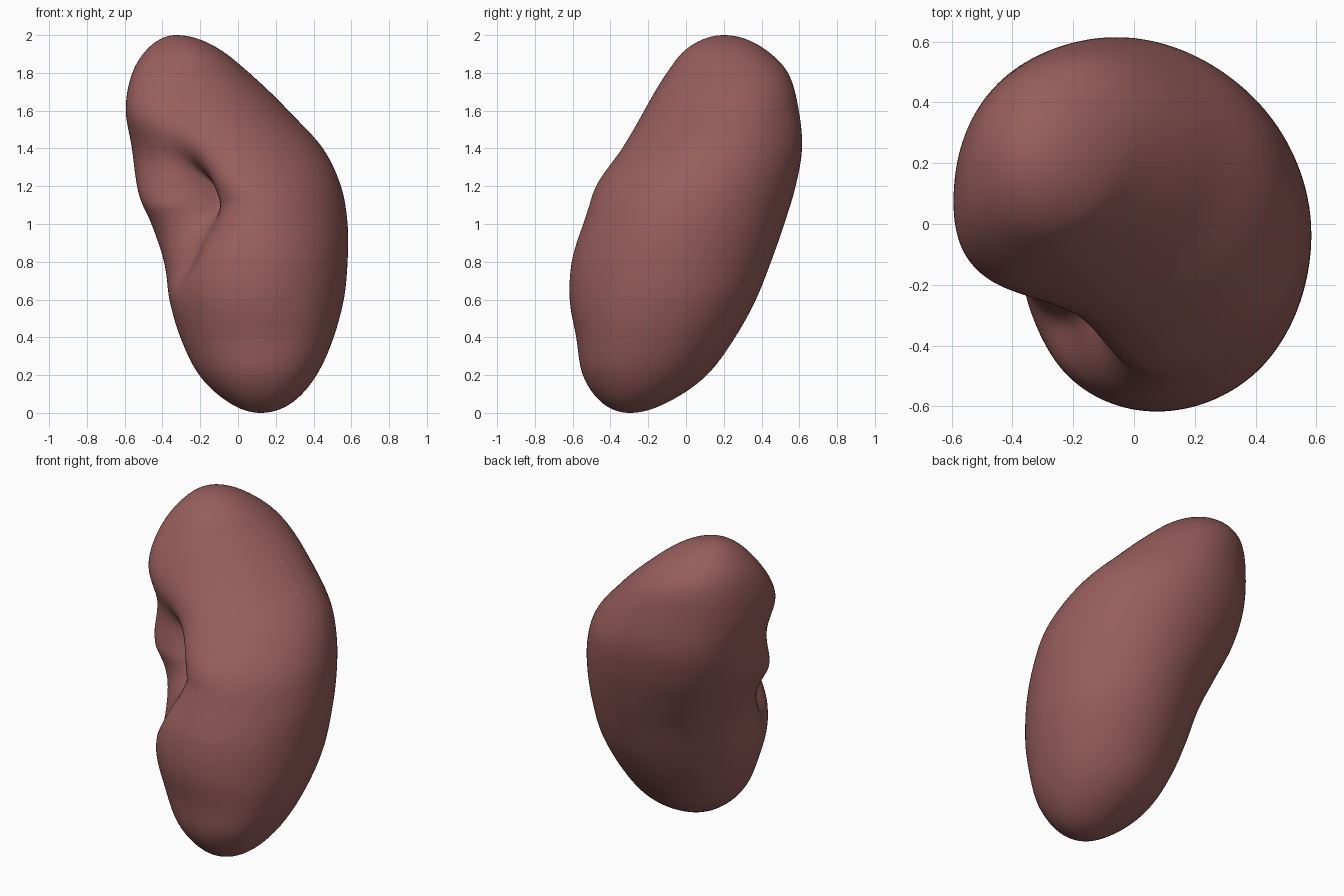
import bpy, bmesh, math

if "Cube" in bpy.data.objects:
    bpy.data.objects.remove(bpy.data.objects["Cube"])

# Section keys: z, x min, x max, y min, y max, lean toward the inner/outer axis
KEYS = [(0.0, 0.12, 0.12, -0.30, -0.30, 0.0),
        (0.05, -0.04, 0.28, -0.44, -0.11, 0.0),
        (0.2, -0.205, 0.415, -0.545, 0.11, 0.0),
        (0.4, -0.305, 0.505, -0.58, 0.26, 0.03),
        (0.6, -0.365, 0.56, -0.615, 0.37, 0.05),
        (0.8, -0.40, 0.58, -0.605, 0.45, 0.03),
        (1.0, -0.46, 0.58, -0.55, 0.52, 0.0),
        (1.2, -0.53, 0.545, -0.49, 0.58, 0.0),
        (1.4, -0.56, 0.45, -0.345, 0.615, 0.03),
        (1.6, -0.585, 0.27, -0.22, 0.60, 0.13),
        (1.8, -0.555, 0.06, -0.10, 0.54, 0.13),
        (1.92, -0.485, -0.09, -0.005, 0.425, 0.05),
        (2.0, -0.33, -0.33, 0.20, 0.20, 0.0)]
T = [math.acos(1 - k[0]) for k in KEYS]
RINGS, SEGS = 130, 160


def section(t):
    """Smoothly interpolate the section keys."""
    i = max(j for j in range(len(T) - 1) if T[j] <= t + 1e-9)
    h = T[i + 1] - T[i]
    s = (t - T[i]) / h

    def slope(j, c):
        a, b = max(j - 1, 0), min(j + 1, len(T) - 1)
        return (KEYS[b][c] - KEYS[a][c]) / (T[b] - T[a])

    return [(2*s**3 - 3*s**2 + 1) * KEYS[i][c] + (s**3 - 2*s**2 + s) * h * slope(i, c)
            + (3*s**2 - 2*s**3) * KEYS[i + 1][c] + (s**3 - s**2) * h * slope(i + 1, c)
            for c in range(1, 6)]


def bell(d, w):
    return math.exp(-(d / w) ** 2)


def surface(t, a):
    x0, x1, y0, y1, lean = section(t)
    z = 1 - math.cos(t)
    cx, cy = (x0 + x1) / 2, (y0 + y1) / 2
    dx = (x1 - x0) / 2 * math.cos(a)
    dy = (y1 - y0) / 2 * (math.sin(a) * math.sqrt(1 - lean**2) + lean * math.cos(a))
    ang = math.degrees(math.atan2(dy, dx)) % 360
    # fuller inner corner of the upper lobe, flatter shoulder, fuller lower front
    k = -0.12 * bell(z - 1.62, 0.28) * bell(ang - 222, 24)
    k -= 0.03 * bell(z - 1.3, 0.4) * bell(ang - 138, 24)
    k += 0.05 * bell(z - 1.55, 0.2) * bell(ang - 45, 28)
    k -= 0.05 * bell(z - 0.35, 0.25) * bell(ang - 315, 28)
    # hilum: slanting valley, pocket at its top and crease at its foot
    valley = min(234, 204 + max(0, z - 0.70) * 75)
    k += 0.39 * bell(z - 1.12, 0.27) * bell(ang - valley, 25)
    k += 0.25 * bell(z - 1.17, 0.14) * bell(ang - 236, 12)
    k += 0.10 * bell(z - 0.82, 0.13) * bell(ang - valley - 6, 12)
    # lip below the upper lobe
    k -= 0.05 * bell(z - 1.12, 0.12) * bell(ang - 196, 14)
    return cx + dx * (1 - k), cy + dy * (1 - k), z


# Kidney body
bm = bmesh.new()
bottom = bm.verts.new((0.12, -0.30, 0))
top = bm.verts.new((-0.33, 0.20, 2))
rings = [[bm.verts.new(surface(math.pi * r / RINGS, 2 * math.pi * s / SEGS))
          for s in range(SEGS)] for r in range(1, RINGS)]
for s in range(SEGS):
    n = (s + 1) % SEGS
    bm.faces.new((bottom, rings[0][n], rings[0][s]))
    bm.faces.new((top, rings[-1][s], rings[-1][n]))
    for lo, hi in zip(rings, rings[1:]):
        bm.faces.new((lo[s], lo[n], hi[n], hi[s]))
mesh = bpy.data.meshes.new("kidney")
bm.to_mesh(mesh)
bm.free()
for p in mesh.polygons:
    p.use_smooth = True
kidney = bpy.data.objects.new("kidney", mesh)
bpy.context.collection.objects.link(kidney)

mat = bpy.data.materials.new("kidney_red")
mat.diffuse_color = (0.31, 0.112, 0.108, 1)
mat.use_nodes = True
mat.node_tree.nodes["Principled BSDF"].inputs["Base Color"].default_value = mat.diffuse_color
mesh.materials.append(mat)
